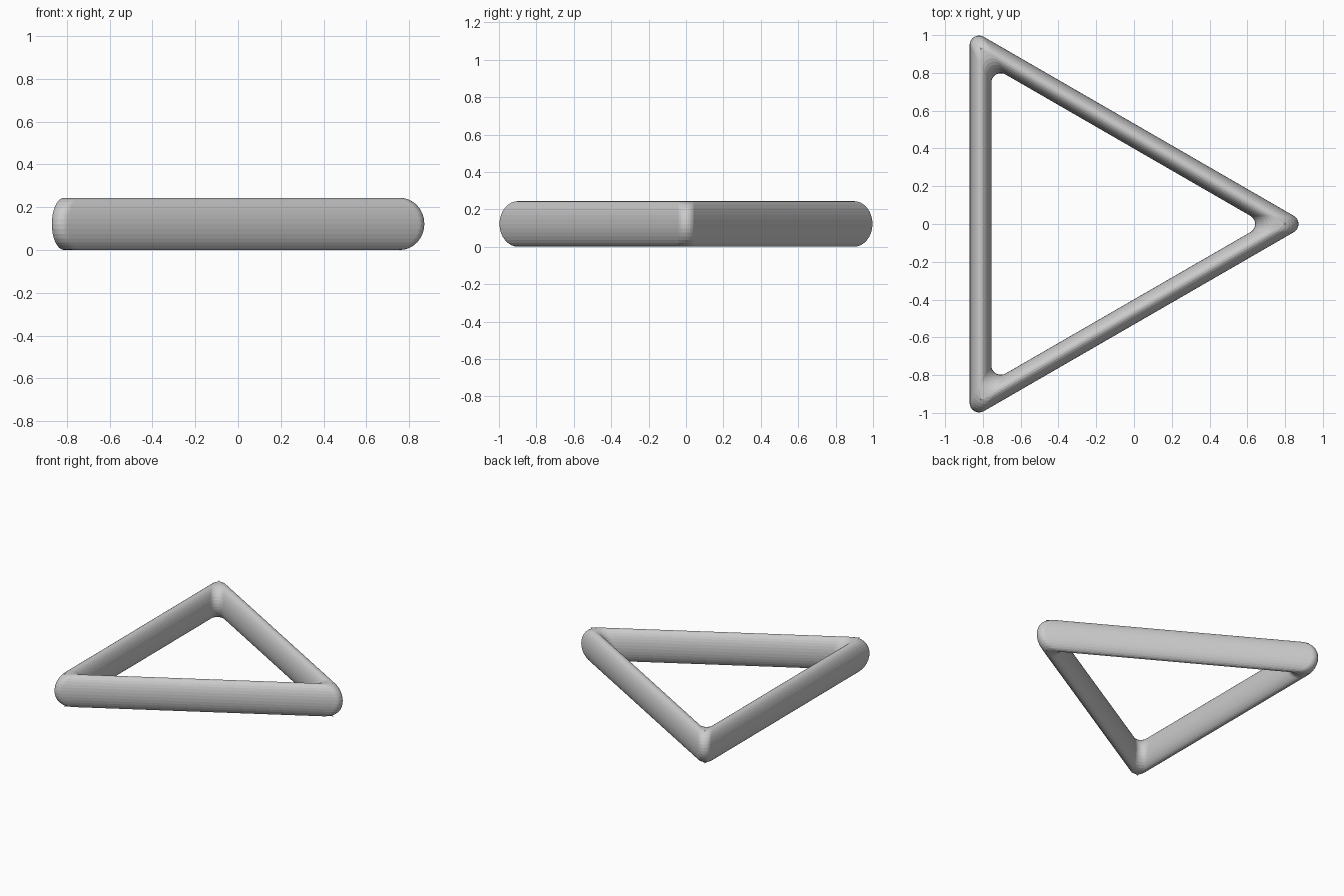
import bpy, bmesh
from math import pi, sin, cos, radians
from mathutils import Vector

if "Cube" in bpy.data.objects:
    bpy.data.objects.remove(bpy.data.objects["Cube"])

HALF_H, HALF_W = 0.122, 0.0575   # elliptical bar section
RADIUS = 0.05                    # corner rounding seen from above
LEFT, APEX = -0.8125, 0.806      # centreline of the triangle
SECTION, ARC = 32, 10
CENTRE_X = APEX - (APEX - LEFT) * 2 / 3
CIRCUM = (APEX - LEFT) * 2 / 3


def outline(offset, z):
    """Rounded triangle, moved outwards by offset from the centreline."""
    pts = []
    for k in range(3):
        a = radians(120 * k)
        reach = CIRCUM + 2 * offset - 2 * RADIUS
        for i in range(ARC + 1):
            b = a + radians(-60 + 120 * i / ARC)
            pts.append(Vector((CENTRE_X + reach * cos(a) + RADIUS * cos(b),
                               reach * sin(a) + RADIUS * sin(b), z)))
    return pts


# Closed ring: one rounded outline per point of the elliptical section
bm = bmesh.new()
loops = []
for s in range(SECTION):
    t = 2 * pi * s / SECTION
    loops.append([bm.verts.new(p) for p in
                  outline(HALF_W * cos(t), HALF_H * (1 + sin(t)))])
n = len(loops[0])
for s in range(SECTION):
    a, b = loops[s], loops[(s + 1) % SECTION]
    for i in range(n):
        j = (i + 1) % n
        bm.faces.new((a[i], a[j], b[j], b[i]))

# Small thin corner tips along the top and bottom ridges
for s, flip in ((SECTION // 4, False), (3 * SECTION // 4, True)):
    for k in range(3):
        arc = loops[s][k * (ARC + 1):(k + 1) * (ARC + 1)]
        a = radians(120 * k)
        tip = bm.verts.new((CENTRE_X + CIRCUM * cos(a), CIRCUM * sin(a), arc[0].co.z))
        base = [bm.verts.new(v.co) for v in arc]
        for i in range(ARC):
            f = (tip, base[i + 1], base[i])
            bm.faces.new(f[::-1] if flip else f)

mesh = bpy.data.meshes.new("triangle_ring")
bm.to_mesh(mesh)
bm.free()
ring = bpy.data.objects.new("triangle_ring", mesh)
bpy.context.collection.objects.link(ring)
